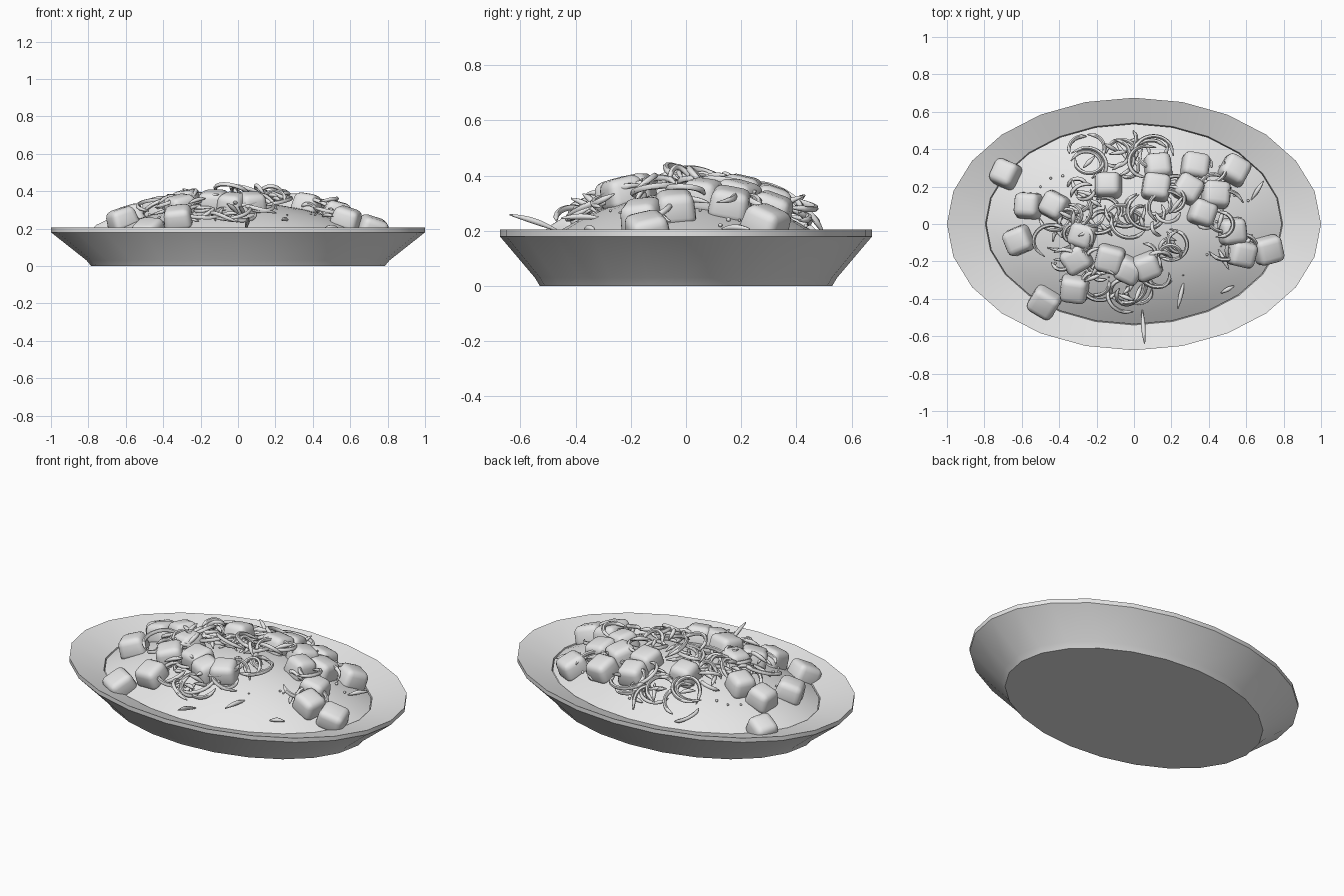
import bpy, bmesh, math, random
from mathutils import Matrix, Vector

random.seed(7)
default = bpy.data.objects.get("Cube")
if default:
    bpy.data.objects.remove(default, do_unlink=True)

grey = bpy.data.materials.new("light_grey")
grey.use_nodes = True
grey.diffuse_color = (0.8, 0.8, 0.8, 1)
grey.node_tree.nodes["Principled BSDF"].inputs["Base Color"].default_value = (0.8, 0.8, 0.8, 1)

INNER_X, INNER_Y = 0.79, 0.535


def mound_z(x, y):
    """Height of the filling at a point of the dish."""
    r2 = (x / INNER_X) ** 2 + (y / INNER_Y) ** 2
    return 0.34 - 0.19 * min(r2, 1.1)


def add_mesh(name, bm, smooth_angle=None):
    bmesh.ops.recalc_face_normals(bm, faces=bm.faces)
    mesh = bpy.data.meshes.new(name)
    bm.to_mesh(mesh)
    bm.free()
    mesh.materials.append(grey)
    obj = bpy.data.objects.new(name, mesh)
    bpy.context.collection.objects.link(obj)
    if smooth_angle:
        bpy.ops.object.select_all(action="DESELECT")
        obj.select_set(True)
        bpy.context.view_layer.objects.active = obj
        bpy.ops.object.shade_smooth_by_angle(angle=math.radians(smooth_angle))
    return obj


def oval_loft(name, rings, sides, angle, close_first):
    """Skin a stack of oval rings given as (x radius, y radius, z)."""
    bm = bmesh.new()
    loops = []
    for rx, ry, z in rings:
        turns = [math.tau * i / sides for i in range(sides)]
        loops.append([bm.verts.new((rx * math.cos(t), ry * math.sin(t), z)) for t in turns])
    for a, b in zip(loops, loops[1:]):
        for i in range(sides):
            j = (i + 1) % sides
            bm.faces.new((a[i], a[j], b[j], b[i]))
    if close_first:
        bm.faces.new(loops[0])
    bm.faces.new(loops[-1])
    return add_mesh(name, bm, angle)


# Oval dish: foot, flared wall, thin lip and a rim sloping inward
oval_loft("dish", [(0.785, 0.53, 0), (0.81, 0.548, 0.03), (1, 0.675, 0.18),
                   (1, 0.675, 0.205), (0.795, 0.54, 0.155), (0.79, 0.535, 0.135)],
          24, 25, True)

# Domed filling inside the rim
steps = [1, 0.9, 0.75, 0.6, 0.45, 0.3, 0.15, 0.04]
oval_loft("filling_mound", [(INNER_X * s, INNER_Y * s, mound_z(INNER_X * s, 0)) for s in steps],
          24, 60, False)

# Soft cubes lying on the mound
CUBES = [(-.69, .27), (.54, .29), (.33, .31), (-.14, .21), (-.57, .1), (-.43, .1),
         (-.62, -.09), (-.28, -.06), (-.31, -.19), (-.32, -.35), (-.48, -.42),
         (-.13, -.19), (-.03, -.25), (.07, -.23), (.13, .31), (.12, .2), (.29, .19),
         (.37, .06), (.44, .16), (.53, -.04), (.58, -.16), (.72, -.14)]
for n, (x, y) in enumerate(CUBES):
    bm = bmesh.new()
    bmesh.ops.create_cube(bm, size=1)
    taper = random.uniform(0.8, 0.95)
    for v in bm.verts:
        k = taper if v.co.z > 0 else 1
        v.co = (v.co.x * 0.155 * k, v.co.y * 0.15 * k, v.co.z * 0.115)
    bmesh.ops.bevel(bm, geom=bm.edges[:], offset=0.032, segments=3, affect="EDGES", profile=0.5)
    normal = Vector((x * 0.5, y * 1.1, 1)).normalized()
    tilt = Vector((0, 0, 1)).rotation_difference(normal).to_matrix().to_4x4()
    spin = Matrix.Rotation(random.uniform(-0.6, 0.6), 4, "Z")
    lift = Matrix.Translation((x, y, mound_z(x, y) + 0.033))
    bm.transform(lift @ tilt @ spin)
    add_mesh("soft_cube_%02d" % (n + 1), bm, 60)


def strands(name, paths, thickness):
    """Tubes with pointed ends along the given paths, as one mesh."""
    data = bpy.data.curves.new(name, "CURVE")
    data.dimensions = "3D"
    data.bevel_depth = thickness
    data.bevel_resolution = 1
    data.resolution_u = 3
    data.use_fill_caps = True
    for path in paths:
        spline = data.splines.new("NURBS")
        spline.points.add(len(path) - 1)
        spline.use_endpoint_u = True
        spline.order_u = 3
        for i, (point, co) in enumerate(zip(spline.points, path)):
            point.co = (*co, 1)
            point.radius = 0.25 if i in (0, len(path) - 1) else 1
    obj = bpy.data.objects.new(name, data)
    bpy.context.collection.objects.link(obj)
    bpy.ops.object.select_all(action="DESELECT")
    obj.select_set(True)
    bpy.context.view_layer.objects.active = obj
    bpy.ops.object.convert(target="MESH")
    obj = bpy.context.view_layer.objects.active
    obj.data.materials.clear()
    obj.data.materials.append(grey)
    bpy.ops.object.shade_smooth_by_angle(angle=math.radians(60))


def curl(cx, cy):
    """An arched loop of shred lying over the mound."""
    radius = random.uniform(0.05, 0.11)
    start = random.uniform(0, math.tau)
    sweep = random.choice((-1, 1)) * random.uniform(1.8, 4.2)
    base = random.uniform(0.005, 0.06)
    arch = random.uniform(0.0, 0.05)
    tilt = random.uniform(-0.02, 0.02)
    path = []
    for i in range(8):
        t = i / 7
        a = start + sweep * t
        x = cx + radius * math.cos(a)
        y = cy + radius * math.sin(a) * 0.9
        z = mound_z(x, y) + base + arch * math.sin(math.pi * t) + tilt * (2 * t - 1)
        path.append((x, y, z))
    return path


def sliver(x, y, length, angle, rise, lift=0.02):
    """A nearly straight pointed shred."""
    z = mound_z(x, y) + lift
    dx, dy = math.cos(angle) * length, math.sin(angle) * length
    return [(x + dx * t, y + dy * t, z + rise * t + 0.008 * math.sin(math.pi * (t + 0.5)))
            for t in (-0.5, -0.2, 0.2, 0.5)]


# Tangles of curled shreds between the cubes
TANGLES = [(-.24, .36), (-.1, .36), (.1, .37), (-.27, .2), (-.42, -.13), (-.38, .02),
           (-.18, .04), (-.04, .02), (.08, .08), (.2, -.1), (.2, .12), (-.02, -.36),
           (-.2, -.27), (.1, -.2), (.38, .23), (.46, .02), (.54, -.14), (-.3, -.1)]
curls = []
for cx, cy in TANGLES:
    for _ in range(5):
        curls.append(curl(cx + random.gauss(0, 0.035), cy + random.gauss(0, 0.035)))
strands("curled_shreds", curls, 0.011)

# Pointed slivers poking out of the tangle
slivers = []
for _ in range(38):
    cx, cy = random.choice(TANGLES)
    slivers.append(sliver(cx + random.gauss(0, 0.04), cy + random.gauss(0, 0.04),
                          random.uniform(0.07, 0.13), random.uniform(0, math.tau),
                          random.uniform(-0.03, 0.06), random.uniform(0.03, 0.08)))
# Loose slivers on the bare part of the mound and over the rim
slivers += [sliver(.05, -.55, .18, -1.5, .06, .09), sliver(.25, -.38, .15, 1.35, .0),
            sliver(.5, -.35, .08, .5, .0), sliver(.66, .18, .12, 1.0, .0),
            sliver(.48, -.19, .12, -1.1, .0)]
strands("pointed_slivers", slivers, 0.012)

# Tiny crumbs scattered round the food
bm = bmesh.new()
for _ in range(30):
    a, r = random.uniform(0, math.tau), random.uniform(0.55, 0.85)
    x, y = INNER_X * r * math.cos(a), INNER_Y * r * math.sin(a)
    bmesh.ops.create_icosphere(bm, subdivisions=1, radius=random.uniform(0.005, 0.009),
                               matrix=Matrix.Translation((x, y, mound_z(x, y) + 0.004)))
add_mesh("crumbs", bm, 60)
